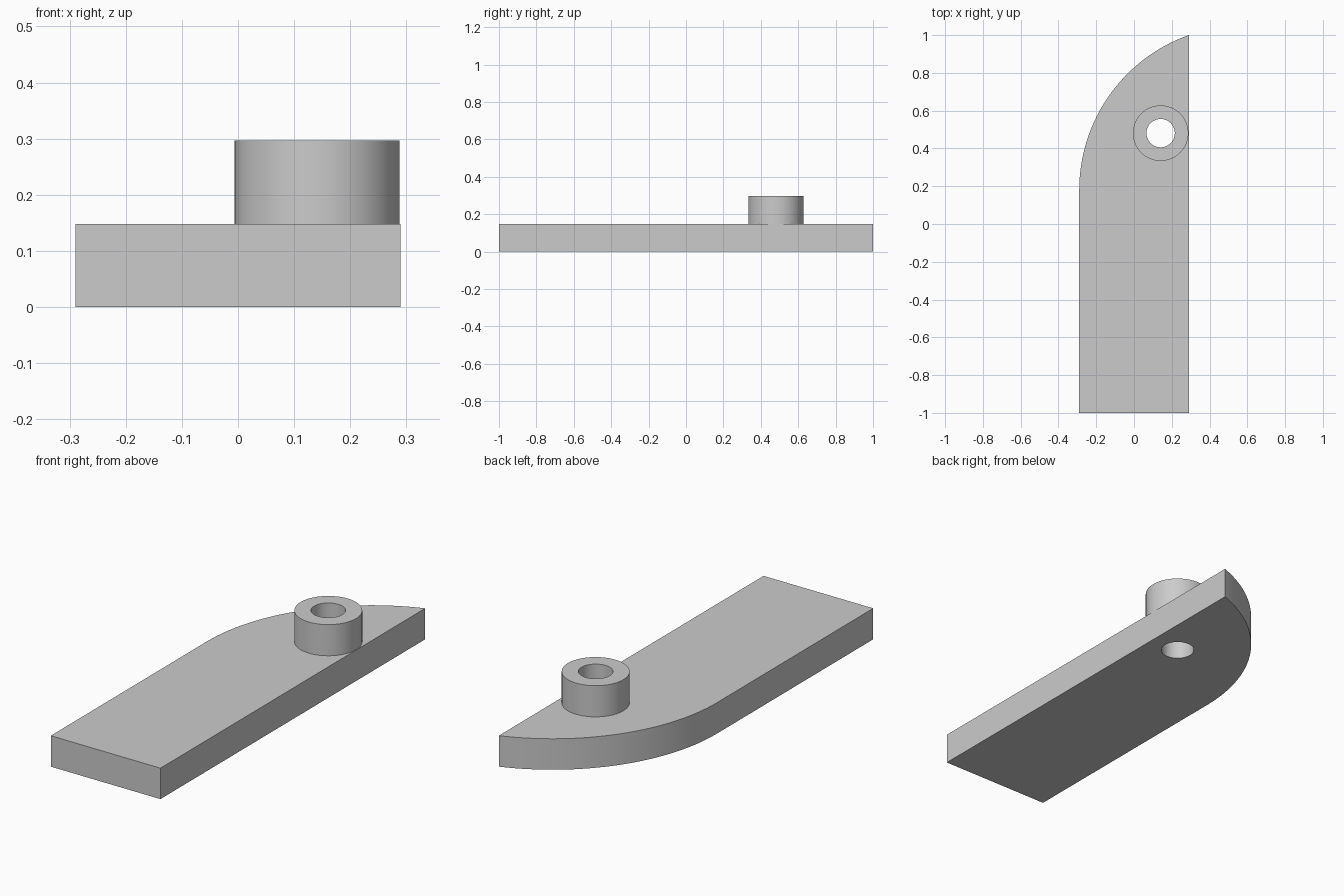
import bpy
import bmesh
from math import radians, sin, cos, asin, pi

cube = bpy.data.objects.get("Cube")
if cube:
    bpy.data.objects.remove(cube, do_unlink=True)

HALF_W, HALF_L = 0.29, 1.0
PLATE_TOP, BOSS_TOP = 0.148, 0.297
BOSS_CENTRE, BOSS_R, HOLE_R = (0.141, 0.481), 0.147, 0.075
ARC_R = 3 * HALF_W

grey = bpy.data.materials.new("light grey")
grey.use_nodes = True
colour = (0.6, 0.6, 0.6, 1)
grey.diffuse_color = colour
grey.node_tree.nodes["Principled BSDF"].inputs["Base Color"].default_value = colour


def arc(centre, radius, start, end, steps):
    """Points along a circular arc, both ends included."""
    angles = [start + (end - start) * i / steps for i in range(steps + 1)]
    return [(centre[0] + radius * cos(a), centre[1] + radius * sin(a)) for a in angles]


def circle(radius):
    return arc(BOSS_CENTRE, radius, 0, 2 * pi, 64)[:-1]


def extrude_outlines(name, outlines, bottom, top):
    """Solid prism from an outer outline and any hole outlines."""
    curve = bpy.data.curves.new(name + "_outline", "CURVE")
    curve.dimensions = "2D"
    curve.fill_mode = "BOTH"
    curve.extrude = (top - bottom) / 2
    for points in outlines:
        spline = curve.splines.new("POLY")
        spline.points.add(len(points) - 1)
        for point, (x, y) in zip(spline.points, points):
            point.co = (x, y, 0, 1)
        spline.use_cyclic_u = True
    outline = bpy.data.objects.new(name + "_outline", curve)
    bpy.context.collection.objects.link(outline)
    graph = bpy.context.evaluated_depsgraph_get()
    mesh = bpy.data.meshes.new_from_object(outline.evaluated_get(graph))
    bpy.data.objects.remove(outline, do_unlink=True)
    bpy.data.curves.remove(curve)

    # Weld caps to walls and place the solid at its height
    bm = bmesh.new()
    bm.from_mesh(mesh)
    bmesh.ops.remove_doubles(bm, verts=bm.verts, dist=0.0001)
    bmesh.ops.recalc_face_normals(bm, faces=bm.faces)
    bmesh.ops.translate(bm, verts=bm.verts, vec=(0, 0, (top + bottom) / 2))
    bm.to_mesh(mesh)
    bm.free()
    mesh.name = name
    mesh.materials.clear()
    mesh.materials.append(grey)
    obj = bpy.data.objects.new(name, mesh)
    bpy.context.collection.objects.link(obj)
    bpy.ops.object.select_all(action="DESELECT")
    obj.select_set(True)
    bpy.context.view_layer.objects.active = obj
    bpy.ops.object.shade_smooth_by_angle(angle=radians(30))
    return obj


# Plate: straight bar whose back end sweeps round to a point on the left edge
arc_x = ARC_R - HALF_W
arc_end = pi / 2 + asin((arc_x - HALF_W) / ARC_R)
arc_y = HALF_L - ARC_R * sin(arc_end)
sweep = arc((arc_x, arc_y), ARC_R, arc_end, pi, 32)
plate = [(-HALF_W, -HALF_L), (HALF_W, -HALF_L)] + sweep
extrude_outlines("plate", [plate, circle(HOLE_R)], 0, PLATE_TOP)

# Boss: raised collar around the through hole
extrude_outlines("boss", [circle(BOSS_R), circle(HOLE_R)], PLATE_TOP, BOSS_TOP)
